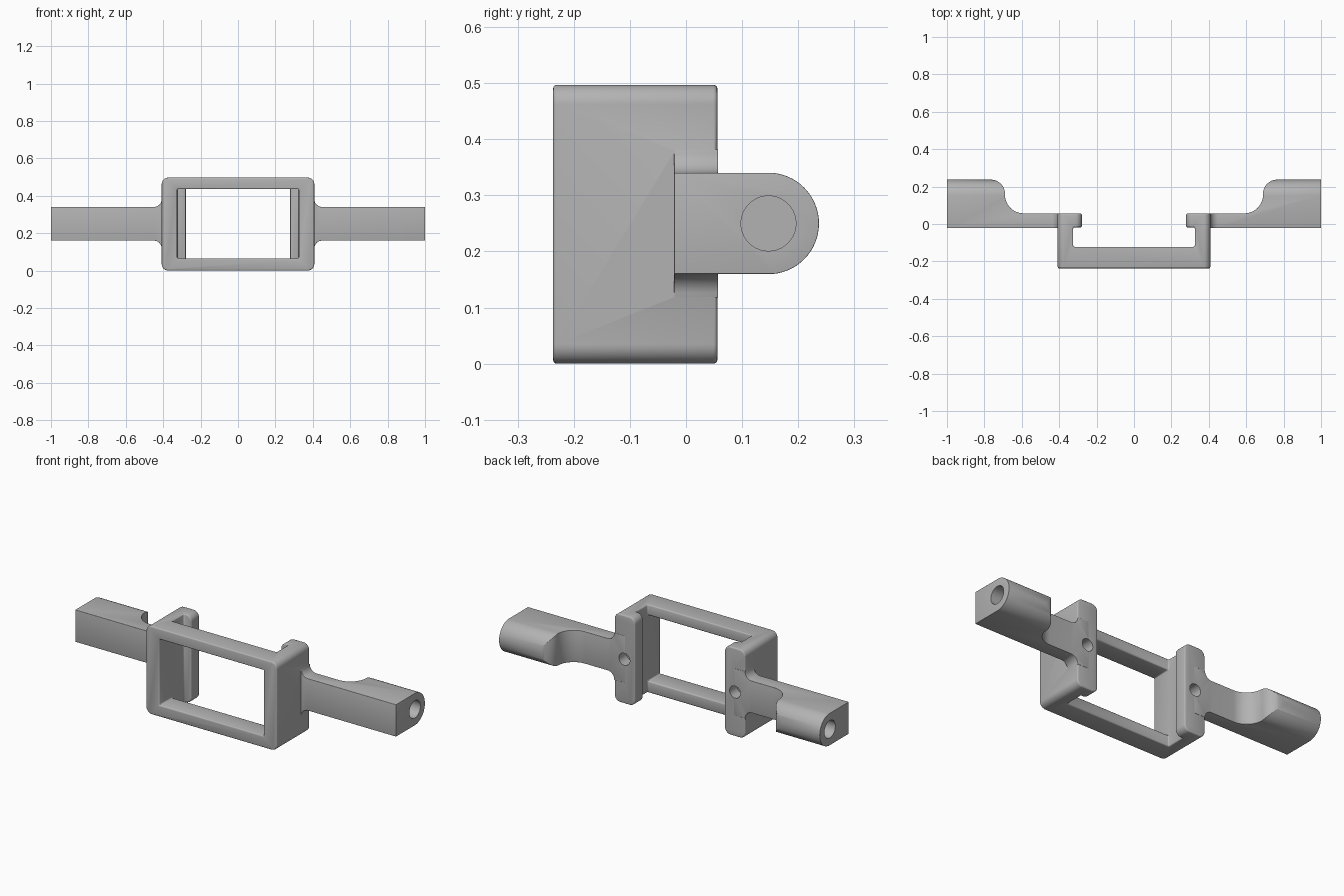
import bpy, bmesh
from math import sin, cos, radians

cube = bpy.data.objects.get("Cube")
if cube:
    bpy.data.objects.remove(cube)

grey = bpy.data.materials.new("plain grey")
grey.use_nodes = True
colour = (0.45, 0.45, 0.45, 1)
grey.diffuse_color = colour
grey.node_tree.nodes["Principled BSDF"].inputs["Base Color"].default_value = colour

AXES = {"x": lambda u, v, w: (w, u, v),   # profile in y, z
        "y": lambda u, v, w: (u, w, v),   # profile in x, z
        "z": lambda u, v, w: (u, v, w)}   # profile in x, y


def arc(cx, cy, r, start, end, n=14):
    angles = [radians(start + (end - start) * i / n) for i in range(n + 1)]
    return [(cx + r * cos(a), cy + r * sin(a)) for a in angles]


def prism(name, points, axis, low, high):
    """Extrude a closed profile along one axis."""
    bm = bmesh.new()
    place = AXES[axis]
    base = bm.faces.new([bm.verts.new(place(u, v, low)) for u, v in points])
    moved = bmesh.ops.extrude_face_region(bm, geom=[base])["geom"]
    shift = place(0, 0, high - low)
    bmesh.ops.translate(bm, vec=shift, verts=[g for g in moved if isinstance(g, bmesh.types.BMVert)])
    bmesh.ops.recalc_face_normals(bm, faces=bm.faces)
    mesh = bpy.data.meshes.new(name)
    bm.to_mesh(mesh)
    bm.free()
    mesh.materials.append(grey)
    obj = bpy.data.objects.new(name, mesh)
    bpy.context.collection.objects.link(obj)
    return obj


def apply(obj, kind, **settings):
    mod = obj.modifiers.new(kind.lower(), kind)
    for key, value in settings.items():
        setattr(mod, key, value)
    bpy.context.view_layer.objects.active = obj
    bpy.ops.object.modifier_apply(modifier=mod.name)


def combine(obj, other, operation):
    apply(obj, "BOOLEAN", object=other, operation=operation, solver="EXACT")
    bpy.data.objects.remove(other)


def soften(obj, width):
    apply(obj, "BEVEL", width=width, segments=3, limit_method="ANGLE", angle_limit=radians(40))


def box(x0, x1, z0, z1):
    return [(x0, z0), (x1, z0), (x1, z1), (x0, z1)]


# Bracket: front bar, side walls and inward tabs as one bent profile
half = [(0.408, -0.237), (0.408, 0.056), (0.279, 0.056), (0.279, -0.018),
        (0.325, -0.018), (0.325, -0.122)]
bracket = prism("bracket", half + [(-x, y) for x, y in reversed(half)], "z", 0, 0.497)

# Round the outer corners of the walls and the corners of the tabs
bm = bmesh.new()
bm.from_mesh(bracket.data)
corners = [e for e in bm.edges
           if abs(e.verts[0].co.x - e.verts[1].co.x) < 1e-4
           and abs(e.verts[0].co.z - e.verts[1].co.z) < 1e-4
           and (abs(e.verts[0].co.x) > 0.4 or abs(e.verts[0].co.x) < 0.3)]
bmesh.ops.bevel(bm, geom=corners, offset=0.035, segments=8, profile=0.5, affect="EDGES")
bm.to_mesh(bracket.data)
bm.free()

# Rectangular window through the front bar
combine(bracket, prism("window_cutter", box(-0.325, 0.325, 0.065, 0.436), "y", -0.4, -0.1), "DIFFERENCE")
soften(bracket, 0.007)

# Arm: flared outline, S-shaped top and half-round end section
lower = ([(0.34, 0.118), (0.408, 0.118)] + arc(0.45, 0.118, 0.042, 180, 90, 8)[1:] + [(1, 0.16)])
outline = lower + [(x, 0.5 - z) for x, z in reversed(lower)]
arm = prism("arm", outline, "y", -0.021, 0.3)
side = ([(0.2, -0.1), (1.1, -0.1), (1.1, 0.237)] + arc(0.765, 0.162, 0.075, 90, 180)
        + arc(0.59, 0.157, 0.1, 0, -90) + [(0.2, 0.057)])
combine(arm, prism("side_profile", side, "z", -0.1, 0.6), "INTERSECT")
section = ([(-0.2, 0.55), (-0.2, -0.05), (0.14, -0.05)]
           + arc(0.1465, 0.25, 0.0905, -90, 90, 32) + [(0.14, 0.55)])
combine(arm, prism("end_section", section, "x", 0.1, 1.2), "INTERSECT")
soften(arm, 0.005)
apply(arm, "MIRROR", use_mirror_merge=False)
combine(bracket, arm, "UNION")

# Blind holes in the arm ends and the tabs
for s in (-1, 1):
    ends = sorted((s * 0.8, s * 1.1))
    combine(bracket, prism("end_hole", arc(0.147, 0.25, 0.049, 0, 351, 39), "x", *ends), "DIFFERENCE")
    combine(bracket, prism("screw_hole", arc(s * 0.345, 0.25, 0.034, 0, 348, 29), "y", -0.01, 0.2), "DIFFERENCE")

bpy.ops.object.select_all(action="DESELECT")
bracket.select_set(True)
bpy.context.view_layer.objects.active = bracket
bpy.ops.object.shade_smooth_by_angle(angle=radians(35))
